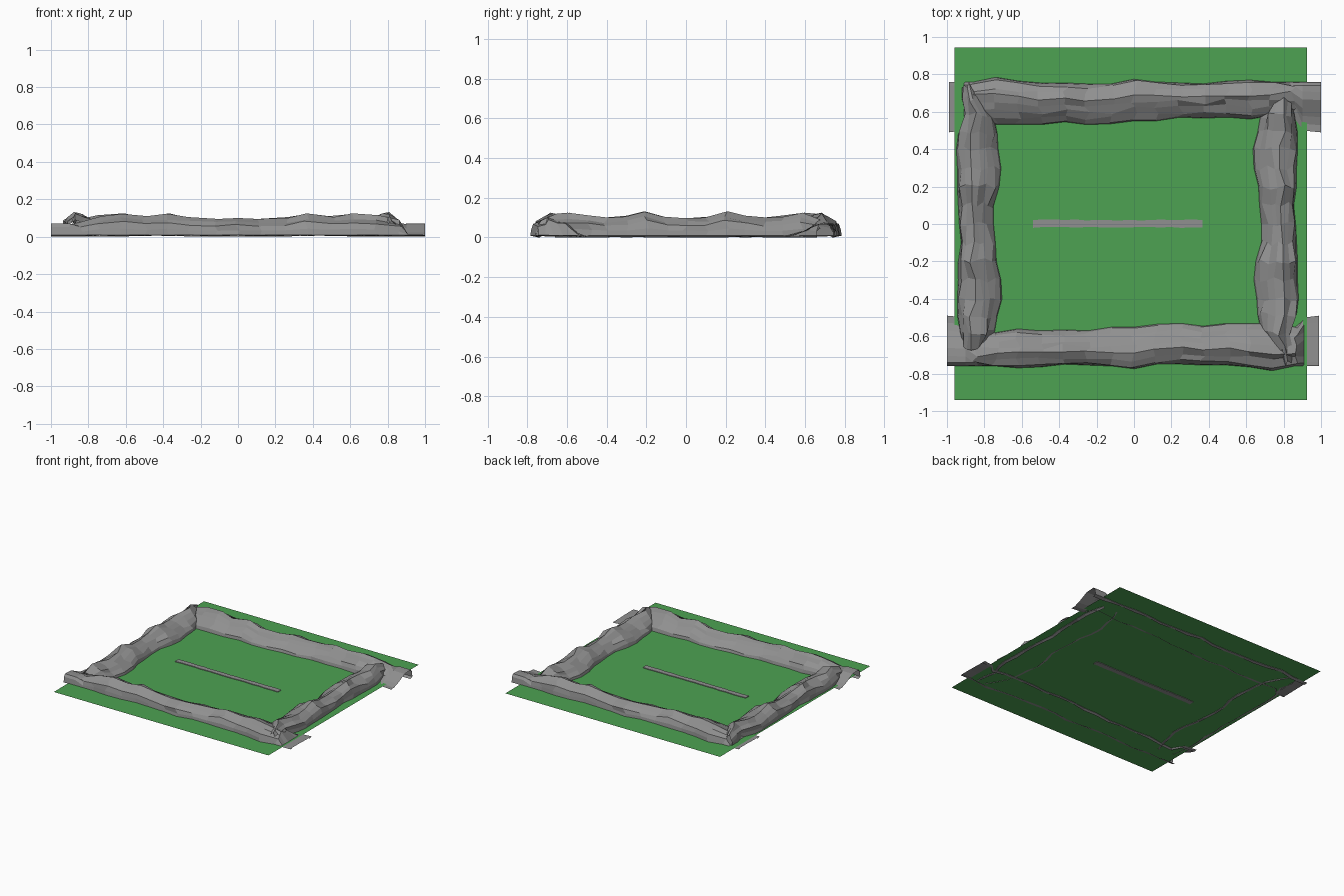
import bpy, math, random

random.seed(7)
PLANE_Z = 0.012


def material(name, rgb):
    m = bpy.data.materials.new(name)
    m.diffuse_color = (*rgb, 1)
    return m


GREY = material("rock grey", (0.28, 0.28, 0.28))
GREEN = material("grass green", (0.075, 0.365, 0.085))


def make(name, verts, faces, mat):
    me = bpy.data.meshes.new(name)
    me.from_pydata(verts, [], faces)
    me.materials.append(mat)
    ob = bpy.data.objects.new(name, me)
    bpy.context.collection.objects.link(ob)
    return ob


# Rock cross-section from outer edge (0) to inner edge (1), height as fraction;
# the first and last points form a small lip turned in underneath
SECTION = [(0.10, None), (0.0, 0.0), (0.02, 0.38), (0.07, 0.68), (0.2, 0.86), (0.36, 1.0),
           (0.54, 0.95), (0.70, 0.80), (0.86, 0.58), (0.97, 0.34), (1.0, 0.0), (0.92, None)]


def ridge(name, stations, along_x):
    """Loft a jagged rock wall; station = (position, outer, inner, height, slab)."""
    verts, n = [], len(SECTION)
    for pos, outer, inner, height, slab in stations:
        for t, f in SECTION:
            a, c = pos, outer + (inner - outer) * t
            if f is None:
                z = random.choice((0.0, 0.004, 0.008))
            elif f == 0:
                z = 0.009
            elif slab:                      # flat ends, ramping down inward
                z = 0.009 + (height - 0.009) * min(1, max(0, 1.7 - 2.1 * t)) * min(1, f * 1.8)
            else:                           # rough middle
                z = height * f * random.uniform(0.84, 1.0)
                if f == 1.0:
                    z = height
                a += random.uniform(-0.018, 0.018)
                if 0.05 < t < 0.95:
                    c += random.uniform(-0.013, 0.013)
            verts.append((a, c, z) if along_x else (c, a, z))
    faces = []
    for s in range(len(stations) - 1):
        for p in range(n - 1):
            i = s * n + p
            faces.append((i, i + 1, i + n + 1, i + n))
    return make(name, verts, faces, GREY)


def turned_copy(ob, name, x_shift):
    c = bpy.data.objects.new(name, ob.data)
    c.rotation_euler.z = math.pi
    c.location.x = x_shift
    bpy.context.collection.objects.link(c)


# Back rock wall, and the same wall turned round for the front
back = ridge("back_rock_wall", [
    (-0.99, 0.76, 0.49, 0.012, 1), (-0.91, 0.76, 0.50, 0.011, 1),
    (-0.86, 0.76, 0.55, 0.09, 0), (-0.74, 0.785, 0.53, 0.115, 0),
    (-0.62, 0.765, 0.53, 0.125, 0), (-0.50, 0.755, 0.53, 0.105, 0),
    (-0.37, 0.755, 0.545, 0.125, 0), (-0.25, 0.75, 0.53, 0.10, 0),
    (-0.12, 0.75, 0.535, 0.095, 0), (0.0, 0.775, 0.55, 0.10, 0),
    (0.12, 0.76, 0.55, 0.095, 0), (0.25, 0.755, 0.57, 0.105, 0),
    (0.37, 0.75, 0.565, 0.123, 0), (0.50, 0.765, 0.57, 0.11, 0),
    (0.62, 0.77, 0.56, 0.122, 0), (0.74, 0.76, 0.58, 0.11, 0),
    (0.85, 0.76, 0.59, 0.08, 0), (0.90, 0.76, 0.50, 0.07, 1),
    (1.0, 0.76, 0.49, 0.07, 1)], True)
turned_copy(back, "front_rock_wall", 0.0)

# Left rock wall, and the same wall turned round for the right
left = ridge("left_rock_wall", [
    (-0.66, -0.91, -0.78, 0.09, 0), (-0.58, -0.93, -0.745, 0.125, 0),
    (-0.49, -0.945, -0.73, 0.105, 0), (-0.40, -0.945, -0.705, 0.10, 0),
    (-0.30, -0.94, -0.71, 0.11, 0), (-0.20, -0.94, -0.735, 0.132, 0),
    (-0.10, -0.925, -0.74, 0.10, 0), (0.0, -0.935, -0.75, 0.097, 0),
    (0.10, -0.94, -0.75, 0.105, 0), (0.20, -0.945, -0.72, 0.13, 0),
    (0.30, -0.945, -0.71, 0.105, 0), (0.40, -0.95, -0.725, 0.10, 0),
    (0.48, -0.94, -0.73, 0.11, 0), (0.58, -0.90, -0.75, 0.125, 0),
    (0.67, -0.92, -0.80, 0.12, 0), (0.745, -0.92, -0.85, 0.085, 0)], False)
turned_copy(left, "right_rock_wall", -0.07)

# Grass sheet
make("grass_field", [(-0.96, -0.94, PLANE_Z), (0.925, -0.94, PLANE_Z),
                     (0.925, 0.945, PLANE_Z), (-0.96, 0.945, PLANE_Z)], [(0, 1, 2, 3)], GREEN)

# Low centre strip with slightly ragged edges
verts, faces, steps = [], [], 16
for i in range(steps + 1):
    x = -0.54 + 0.905 * i / steps
    lo, hi = -0.018 + random.uniform(-0.003, 0.003), 0.022 + random.uniform(-0.003, 0.003)
    verts += [(x, lo, 0.008), (x, hi, 0.008), (x, hi, 0.017), (x, lo, 0.017)]
for i in range(steps):
    for k in range(4):
        a, b = 4 * i + k, 4 * i + (k + 1) % 4
        faces.append((a, a + 4, b + 4, b)[::-1])
faces += [(0, 3, 2, 1)[::-1], tuple(4 * steps + k for k in (0, 3, 2, 1))]
for i in range(len(faces)):
    faces[i] = faces[i][::-1] if i < 4 * steps else faces[i]
strip = make("centre_strip", verts, faces, GREY)

# Make the strip's faces point outward
import bmesh
bm = bmesh.new()
bm.from_mesh(strip.data)
bmesh.ops.recalc_face_normals(bm, faces=bm.faces)
bm.to_mesh(strip.data)
bm.free()
